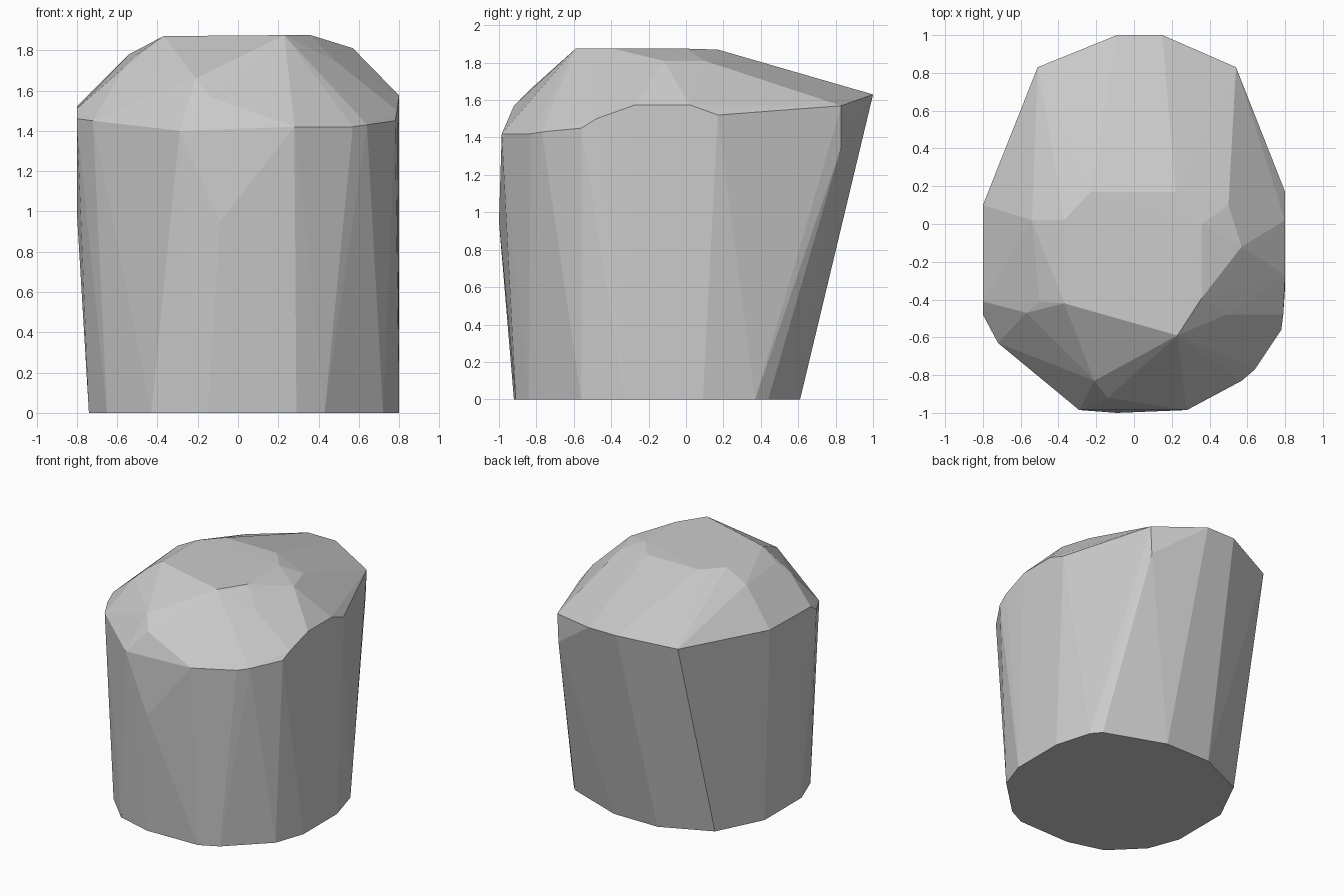
import bpy, bmesh

# Outline of the flat base (x, y) at z = 0
base = [(-0.43, -0.84), (-0.15, -0.92), (0.29, -0.91), (0.43, -0.84), (0.72, -0.56),
        (0.80, -0.33), (0.80, 0.09), (0.72, 0.37), (0.66, 0.44), (0.20, 0.61),
        (-0.18, 0.61), (-0.56, 0.44), (-0.74, 0.08), (-0.74, -0.38), (-0.65, -0.62)]

# Rim where the walls turn into the chamfered crown (x, y, z)
rim = [(-0.29, -0.985, 1.40), (-0.09, -1.0, 0.95), (0.28, -0.985, 1.42), (0.57, -0.83, 1.42),
       (0.64, -0.77, 1.43), (0.78, -0.56, 1.45), (0.79, -0.48, 1.50), (0.80, -0.27, 1.575),
       (0.80, 0.02, 1.575), (0.80, 0.17, 1.52), (0.54, 0.83, 1.57), (0.53, 0.83, 1.35),
       (0.15, 1.0, 1.63), (-0.09, 1.0, 1.63), (-0.51, 0.83, 1.57), (-0.80, 0.10, 1.52),
       (-0.80, -0.41, 1.51), (-0.80, -0.48, 1.46), (-0.72, -0.63, 1.45), (-0.80, -0.30, 1.0)]

# Crown facets (x, y, z)
crown = [(-0.54, 0.02, 1.78), (-0.50, -0.41, 1.78), (-0.57, -0.47, 1.71), (-0.37, 0.02, 1.87),
         (-0.37, -0.42, 1.87), (-0.23, 0.17, 1.87), (0.22, 0.17, 1.87), (0.23, -0.59, 1.875),
         (0.36, -0.39, 1.875), (0.36, 0.0, 1.875), (0.57, -0.12, 1.81), (0.50, 0.10, 1.81),
         (0.49, -0.48, 1.74), (-0.21, -0.83, 1.66), (0.21, -0.70, 1.73), (-0.14, -0.92, 1.57)]

# Faceted block: convex skin around the three rings
bm = bmesh.new()
for p in [(x, y, 0) for x, y in base] + rim + crown:
    bm.verts.new(p)
res = bmesh.ops.convex_hull(bm, input=bm.verts[:])
bmesh.ops.delete(bm, geom=[v for v in bm.verts if not v.link_faces], context='VERTS')
bmesh.ops.recalc_face_normals(bm, faces=bm.faces[:])
mesh = bpy.data.meshes.new("faceted_block")
bm.to_mesh(mesh)
bm.free()

mat = bpy.data.materials.new("plain grey")
mat.diffuse_color = (0.6, 0.6, 0.6, 1)
mesh.materials.append(mat)
block = bpy.data.objects.new("faceted_block", mesh)
bpy.context.collection.objects.link(block)
